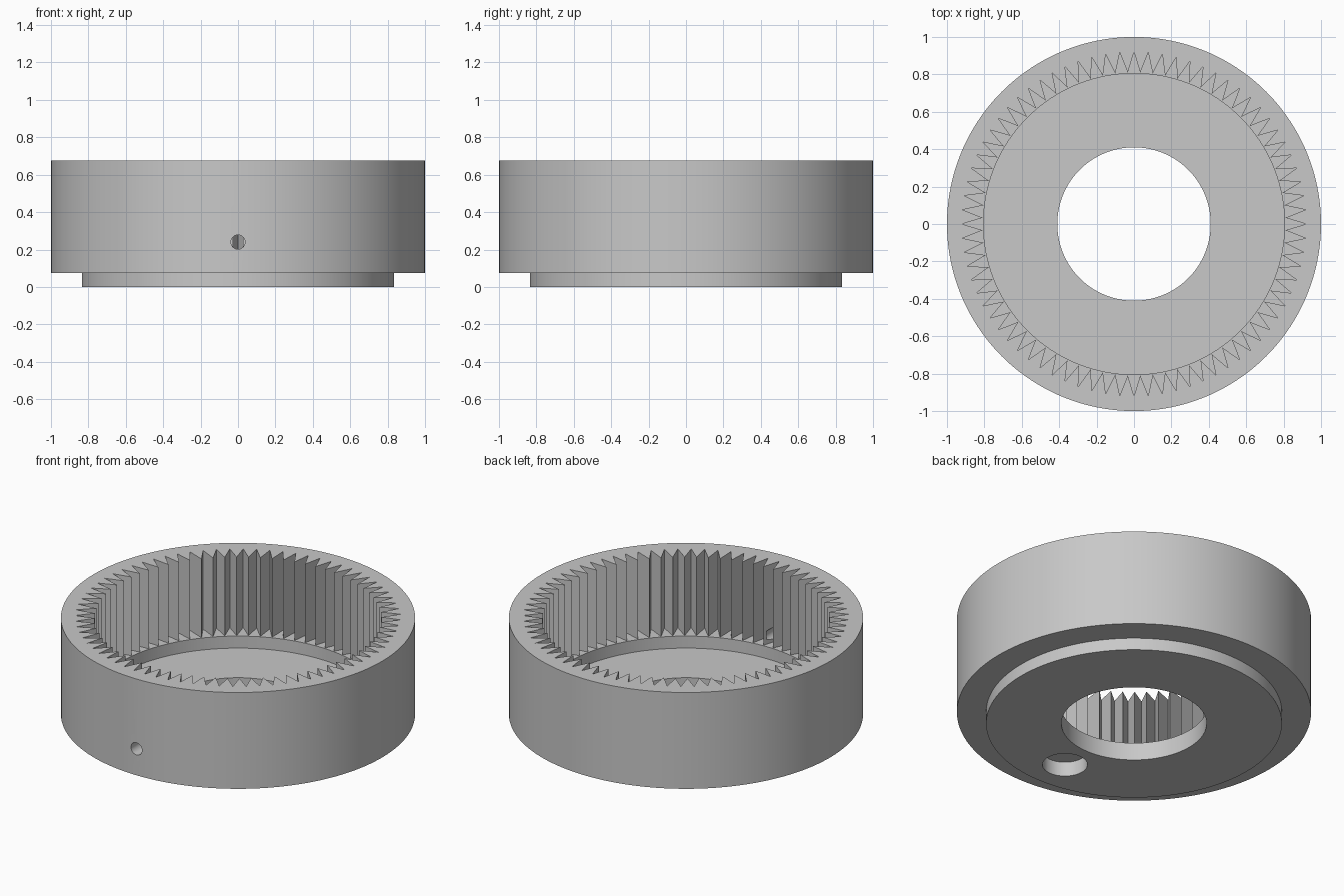
import bpy
import bmesh
from math import pi, sin, cos, radians

if "Cube" in bpy.data.objects:
    bpy.data.objects.remove(bpy.data.objects["Cube"])

TEETH = 76
STEPS = TEETH * 2
ROOT, TIP = 0.92, 0.81

# One grey for the whole housing
grey = bpy.data.materials.new("light grey")
grey.use_nodes = True
colour = (0.58, 0.58, 0.58, 1)
grey.diffuse_color = colour
grey.node_tree.nodes["Principled BSDF"].inputs["Base Color"].default_value = colour


def ring(bm, radius, z):
    """Closed loop of vertices; radius 'teeth' alternates groove and tip."""
    verts = []
    for i in range(STEPS):
        r = (TIP if i % 2 else ROOT) if radius == "teeth" else radius
        a = 2 * pi * i / STEPS
        verts.append(bm.verts.new((r * cos(a), r * sin(a), z)))
    return verts


# Ring gear housing: closed cross-section swept round the axis
profile = [
    (0.41, 0), (0.835, 0),               # underside of the boss
    (0.835, 0.075), (1, 0.075),          # step up to the body
    (1, 0.675), ("teeth", 0.675),        # outer wall and top rim
    ("teeth", 0.185), (0.805, 0.185),    # internal teeth and ledge
    (0.805, 0.11), (0.41, 0.11),         # recess and floor
]
bm = bmesh.new()
loops = [ring(bm, r, z) for r, z in profile]
for low, high in zip(loops, loops[1:] + loops[:1]):
    for i in range(STEPS):
        j = (i + 1) % STEPS
        bm.faces.new((low[i], low[j], high[j], high[i]))
bmesh.ops.recalc_face_normals(bm, faces=bm.faces)
mesh = bpy.data.meshes.new("ring_gear")
bm.to_mesh(mesh)
bm.free()
gear = bpy.data.objects.new("ring_gear", mesh)
bpy.context.collection.objects.link(gear)
mesh.materials.append(grey)


def drill(name, radius, depth, location, rotation=(0, 0, 0)):
    """Cut a round hole and remove the cutter."""
    bpy.ops.mesh.primitive_cylinder_add(vertices=48, radius=radius, depth=depth,
                                        location=location, rotation=rotation)
    cutter = bpy.context.object
    cutter.name = name
    cutter.hide_render = True
    cutter.data.materials.append(grey)
    mod = gear.modifiers.new(name, "BOOLEAN")
    mod.operation = "DIFFERENCE"
    mod.solver = "EXACT"
    mod.object = cutter
    bpy.context.view_layer.objects.active = gear
    bpy.ops.object.modifier_apply(modifier=name)
    bpy.data.objects.remove(cutter)


# Pin hole through the front wall, blind socket in the underside
drill("pin_hole", 0.038, 0.3, (0, -0.98, 0.24), (radians(90), 0, 0))
drill("blind_socket", 0.127, 0.18, (0, -0.607, 0))

# Smooth cylinders, crisp teeth and rims
bpy.ops.object.select_all(action="DESELECT")
gear.select_set(True)
bpy.context.view_layer.objects.active = gear
bpy.ops.object.shade_smooth_by_angle(angle=radians(30))
